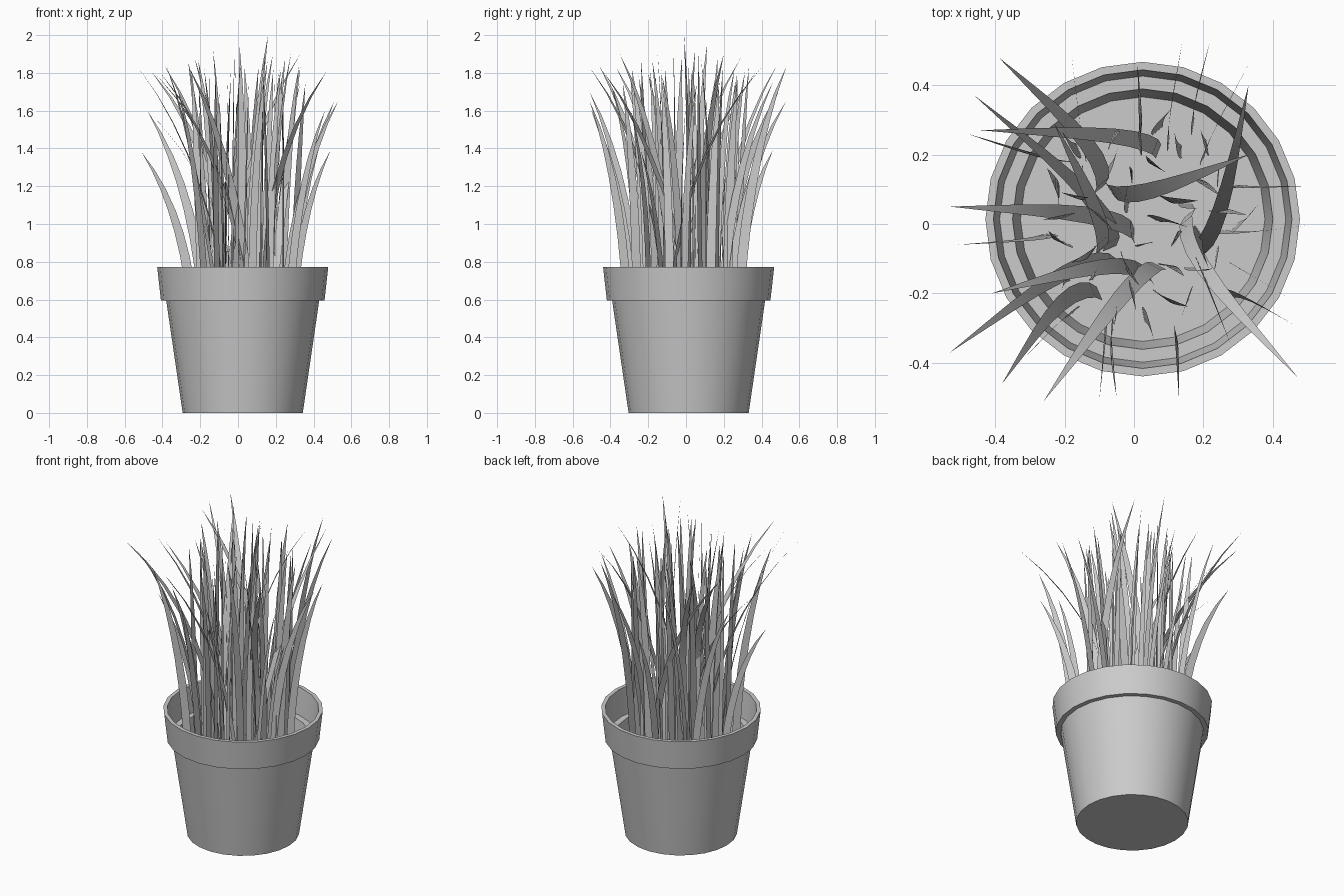
import bpy, bmesh, math, random
from mathutils import Matrix, Vector

cube = bpy.data.objects.get("Cube")
if cube:
    bpy.data.objects.remove(cube)
random.seed(4)

CENTRE = Vector((0.025, 0.014, 0))
SOIL_Z = 0.44


def make_material(name, colour):
    mat = bpy.data.materials.new(name)
    mat.use_nodes = True
    mat.diffuse_color = colour
    mat.node_tree.nodes["Principled BSDF"].inputs["Base Color"].default_value = colour
    return mat


grey = make_material("plain grey", (0.6, 0.6, 0.6, 1))


def finish(bm, name, angle):
    mesh = bpy.data.meshes.new(name)
    bm.to_mesh(mesh)
    bm.free()
    mesh.materials.append(grey)
    obj = bpy.data.objects.new(name, mesh)
    bpy.context.collection.objects.link(obj)
    bpy.ops.object.select_all(action='DESELECT')
    bpy.context.view_layer.objects.active = obj
    obj.select_set(True)
    bpy.ops.object.shade_smooth_by_angle(angle=math.radians(angle))
    return obj


def lathe(name, profile, sides=24):
    """Turn a (radius, height) profile about the pot axis."""
    bm = bmesh.new()
    verts = [bm.verts.new(CENTRE + Vector((r, 0, z))) for r, z in profile]
    edges = [bm.edges.new(pair) for pair in zip(verts, verts[1:])]
    bmesh.ops.spin(bm, geom=verts + edges, cent=CENTRE, axis=(0, 0, 1),
                   angle=math.tau, steps=sides)
    bmesh.ops.remove_doubles(bm, verts=bm.verts, dist=0.0005)
    bmesh.ops.recalc_face_normals(bm, faces=bm.faces)
    return finish(bm, name, 30)


# Pot: closed base, tapered wall, overhanging rim, inner ledge and soil
lathe("pot", [(0, 0), (0.318, 0), (0.405, 0.595), (0.433, 0.595),
              (0.453, 0.773), (0.43, 0.773), (0.412, 0.61),
              (0.375, 0.61), (0.352, SOIL_Z), (0, SOIL_Z)])


def add_blade(bm, root, tip, width, bow, twist, power=1.9, steps=8):
    """A tapering strip that leaves the soil upright and arches to its tip.
    A twist of 0 faces the lean; a quarter turn stands edge-on to it."""
    lean = Vector((tip.x - root.x, tip.y - root.y, 0))
    side = Vector((-lean.y, lean.x, 0)).normalized()
    across = Matrix.Rotation(twist, 3, 'Z') @ side
    rows = []
    for i in range(steps):
        t = i / steps
        point = root + lean * t ** power + side * bow * math.sin(math.pi * t)
        point.z = root.z + (tip.z - root.z) * (1.12 * t - 0.12 * t ** 3)
        half = across * width / 2 * (0.8 + t) * (1 - t ** 1.5)
        rows.append([bm.verts.new(point - half), bm.verts.new(point + half)])
    for (a, b), (c, d) in zip(rows, rows[1:]):
        bm.faces.new((a, b, d, c))
    bm.faces.new((*rows[-1], bm.verts.new(tip))[::1])


# Long arching blades: root x, root y, tip x, tip y, tip height
ARCHING = [
    (-.05, -.12, -.53, -.37, 1.83), (-.1, -.2, -.38, -.46, 1.84),
    (.07, -.12, -.26, -.51, 1.83), (-.1, .1, -.39, .48, 1.84),
    (-.07, -.07, -.46, .37, 1.81), (-.18, .18, -.48, .26, 1.6),
    (.07, .21, -.44, .27, 1.8), (0, -.03, -.53, .05, 1.65),
    (-.24, -.03, -.51, -.06, 1.38), (-.14, .2, -.18, .49, 1.7),
    (.02, .26, .01, .46, 1.39), (.1, .23, .14, .53, 1.65),
    (.17, .28, .22, .53, 1.83), (.2, .19, .33, .46, 1.75),
    (.17, -.08, .33, .4, 1.83), (.28, .11, .51, .11, 1.65),
    (.25, -.02, .53, 0, 1.65), (.29, -.12, .49, -.24, 1.39),
    (.27, -.2, .46, -.29, 1.6), (.16, .03, .47, -.44, 1.81),
    (.17, -.06, .28, -.35, 1.9), (.12, -.31, .13, -.51, 1.65),
    (-.06, -.29, -.05, -.5, 1.6), (-.08, -.26, -.1, -.51, 1.7),
    (-.17, -.25, -.32, -.39, 1.72), (-.07, .1, .33, .2, 1.9),
    (-.1, -.08, -.23, .29, 1.88), (.05, -.16, -.41, -.2, 1.8),
]
bm = bmesh.new()
for rx, ry, tx, ty, tz in ARCHING:
    # Blades that lean far lie flat and bow sideways; the rest bend edge-on
    if math.hypot(tx - rx, ty - ry) > 0.36:
        bow, twist = random.uniform(-0.06, -0.02), random.uniform(-0.4, 0.4)
    else:
        bow, twist = random.uniform(-0.01, 0.01), random.uniform(1.35, 1.8)
    add_blade(bm, Vector((rx, ry, SOIL_Z)), Vector((tx, ty, tz)),
              random.uniform(0.05, 0.06), bow, twist)
finish(bm, "arching_blades", 60)

# Upright blades: spread evenly over the soil, taller towards the middle
COUNT = 38
bm = bmesh.new()
for i in range(COUNT):
    reach = 0.28 * math.sqrt((i + 0.5) / COUNT)
    turn = i * math.pi * (3 - math.sqrt(5))
    root = CENTRE + Vector((reach * math.cos(turn), reach * math.sin(turn), SOIL_Z))
    aim = turn + random.uniform(-1.3, 1.3)
    drift = random.uniform(0.02, 0.11)
    tip = root + Vector((drift * math.cos(aim), drift * math.sin(aim), 0))
    tip.z = 2.0 - 0.6 * reach - random.uniform(0, 0.12) if i else 2.0
    add_blade(bm, root, tip, random.uniform(0.044, 0.056),
              random.uniform(-0.01, 0.01), random.uniform(1.1, 2.0))
finish(bm, "upright_blades", 60)
